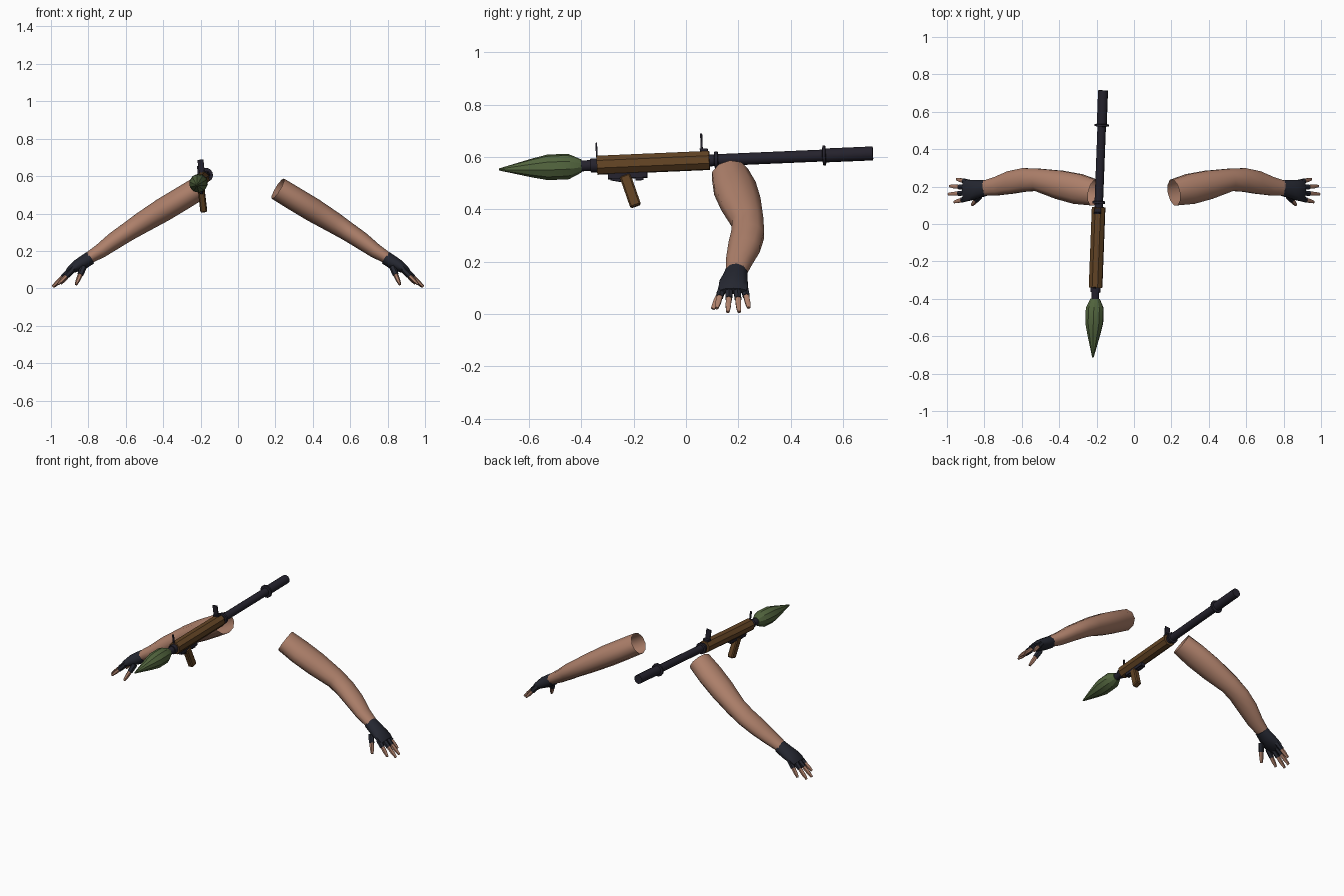
import bpy, bmesh, math
from mathutils import Vector, Matrix

cube = bpy.data.objects.get("Cube")
if cube:
    bpy.data.objects.remove(cube)


def material(name, rgb):
    m = bpy.data.materials.new(name)
    m.use_nodes = True
    m.diffuse_color = (*rgb, 1)
    m.node_tree.nodes["Principled BSDF"].inputs["Base Color"].default_value = (*rgb, 1)
    return m


SKIN = material("skin", (0.42, 0.215, 0.145))
GLOVE = material("glove_fabric", (0.018, 0.02, 0.03))
WOOD = material("brown_wood", (0.125, 0.058, 0.018))
METAL = material("dark_metal", (0.018, 0.016, 0.026))
GREEN = material("olive_green", (0.085, 0.13, 0.048))


def finish(name, bm, mat, matrix=None, angle=40):
    bmesh.ops.recalc_face_normals(bm, faces=bm.faces)
    mesh = bpy.data.meshes.new(name)
    bm.to_mesh(mesh)
    bm.free()
    mesh.materials.append(mat)
    ob = bpy.data.objects.new(name, mesh)
    bpy.context.collection.objects.link(ob)
    if matrix:
        ob.matrix_world = matrix
    bpy.ops.object.select_all(action='DESELECT')
    ob.select_set(True)
    bpy.context.view_layer.objects.active = ob
    bpy.ops.object.shade_smooth_by_angle(angle=math.radians(angle))
    return ob


def loft(name, rings, mat, sides=8, side=(0, 1, 0), caps=(True, True),
         flip=1, matrix=None, angle=40):
    """Elliptical tube; each ring is (x, y, z, half width, half thickness)."""
    bm = bmesh.new()
    pts = [Vector(r[:3]) for r in rings]
    loops = []
    for i, r in enumerate(rings):
        d = (pts[min(i + 1, len(pts) - 1)] - pts[max(i - 1, 0)]).normalized()
        n = d.cross(Vector(side)).normalized()
        w = n.cross(d)
        loop = []
        for k in range(sides):
            a = math.tau * (k + 0.5) / sides
            p = pts[i] + w * r[3] * math.cos(a) + n * r[4] * math.sin(a)
            p.x *= flip
            loop.append(bm.verts.new(p))
        loops.append(loop)
    for a, b in zip(loops, loops[1:]):
        for k in range(sides):
            j = (k + 1) % sides
            bm.faces.new((a[k], a[j], b[j], b[k]))
    for use, loop in zip(caps, (loops[0], loops[-1])):
        if use:
            bm.faces.new(loop)
    return finish(name, bm, mat, matrix, angle)


# Arms, gloves and fingers, mirrored left to right
ARM = [(.213, .168, .533, .073, .063), (.30, .187, .48, .085, .064),
       (.40, .21, .42, .08, .064), (.515, .236, .35, .063, .057),
       (.585, .236, .305, .066, .051), (.66, .222, .255, .064, .047),
       (.735, .202, .20, .052, .039), (.81, .19, .155, .040, .030)]
HAND = [(.79, .193, .163, .043, .036), (.83, .188, .137, .05, .036),
        (.865, .182, .118, .057, .031), (.895, .18, .10, .058, .022),
        (.912, .18, .088, .053, .013)]
# Each digit: name, base, tip
DIGITS = [("index", (.885, .138, .10), (.962, .117, .022)),
          ("middle", (.893, .166, .10), (.992, .16, .008)),
          ("ring", (.893, .195, .10), (.985, .203, .008)),
          ("little", (.88, .222, .105), (.948, .24, .024)),
          ("thumb", (.825, .15, .115), (.866, .102, .020))]

for prefix, flip in (("left", 1), ("right", -1)):
    loft(prefix + "_arm", ARM, SKIN, 10, caps=(False, True), flip=flip, angle=60)
    loft(prefix + "_glove", HAND, GLOVE, 10, flip=flip, angle=50)
    for digit, base, tip in DIGITS:
        b, t = Vector(base), Vector(tip)
        mid = b.lerp(t, 0.45)
        r = 0.016 if digit == "thumb" else 0.0145
        loft(f"{prefix}_{digit}_sleeve",
             [(*b, r * 1.1, r * 1.1), (*mid, r, r)], GLOVE, 6, flip=flip)
        loft(f"{prefix}_{digit}_finger",
             [(*b.lerp(t, 0.35), r * .85, r * .85), (*b.lerp(t, 0.75), r * .8, r * .75),
              (*t, r * .5, r * .45)], SKIN, 6, flip=flip, angle=60)

# Launcher frame: slightly tilted, turned and rolled
axis = Vector((.038, 1, .043))
FRAME = (Matrix.Translation((-.1925, 0, .583))
         @ Vector((0, 1, 0)).rotation_difference(axis).to_matrix().to_4x4()
         @ Matrix.Rotation(math.radians(-6), 4, 'Y'))


def turned(name, profile, mat, sides=12, angle=40):
    """Round part along the launcher axis from (position, radius) pairs."""
    return loft(name, [(0, y, 0, r, r) for y, r in profile], mat, sides,
                side=(1, 0, 0), matrix=FRAME, angle=angle)


def block(name, centre, size, mat, tilt=0, bevel=0):
    bm = bmesh.new()
    bmesh.ops.create_cube(bm, size=1)
    bmesh.ops.scale(bm, vec=size, verts=bm.verts)
    if bevel:
        bmesh.ops.bevel(bm, geom=bm.edges[:], offset=bevel, segments=1,
                        affect='EDGES')
    place = FRAME @ Matrix.Translation(centre) @ Matrix.Rotation(math.radians(tilt), 4, 'X')
    return finish(name, bm, mat, place, 30)


turned("warhead", [(-.715, .004), (-.66, .018), (-.59, .036), (-.53, .049),
                   (-.45, .049), (-.40, .025)], GREEN, 10, 30)
turned("warhead_stem", [(-.41, .021), (-.355, .021)], METAL)
turned("muzzle_collar", [(-.365, .027), (-.335, .027)], METAL)
turned("wooden_body", [(-.34, .038), (.09, .038)], WOOD, 8, 30)
turned("rear_tube", [(.08, .023), (.535, .023), (.536, .027), (.715, .027)], METAL)
turned("front_flange", [(.108, .026), (.110, .034), (.122, .034), (.124, .026)], METAL)
turned("rear_flange", [(.522, .026), (.524, .039), (.534, .039), (.536, .026)], METAL)

# Trigger group and grip
block("trigger_housing", (0, -.225, -.044), (.028, .15, .022), METAL)
block("trigger_guard", (0, -.265, -.058), (.016, .05, .014), METAL, -12)
block("trigger_rear_lug", (0, -.18, -.058), (.016, .03, .012), METAL)
block("pistol_grip", (0, -.217, -.103), (.036, .043, .128), WOOD, 17, .006)

# Sights
block("front_sight", (0, -.34, .058), (.010, .006, .056), METAL)
block("rear_sight_base", (0, .07, .04), (.036, .030, .010), METAL)
block("rear_sight", (0, .062, .07), (.032, .007, .066), METAL)
